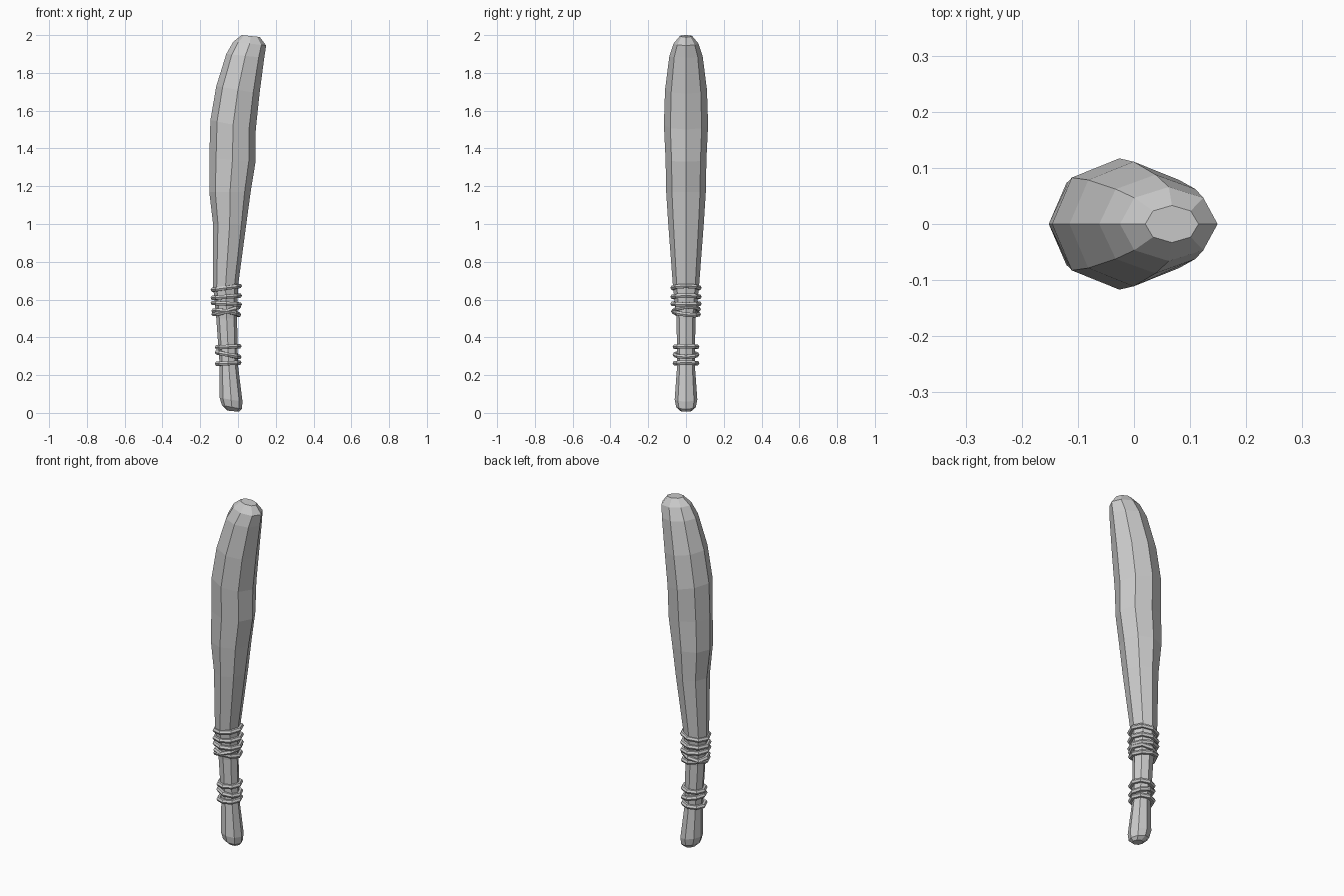
import bpy, bmesh, math

if "Cube" in bpy.data.objects:
    bpy.data.objects.remove(bpy.data.objects["Cube"])

SIDES = 8


def finish(bm, name):
    bmesh.ops.recalc_face_normals(bm, faces=bm.faces)
    mesh = bpy.data.meshes.new(name)
    bm.to_mesh(mesh)
    bm.free()
    obj = bpy.data.objects.new(name, mesh)
    bpy.context.collection.objects.link(obj)
    return obj


def bridge(bm, a, b):
    n = len(a)
    for i in range(n):
        j = (i + 1) % n
        bm.faces.new((a[i], a[j], b[j], b[i]))


# Bent club: (left x, left z, right x, right z, half depth) per section
sections = [
    (-0.055, 0.012, 0.005, 0.006, 0.028),
    (-0.085, 0.040, 0.020, 0.020, 0.052),
    (-0.097, 0.080, 0.024, 0.060, 0.060),
    (-0.097, 0.250, 0.000, 0.250, 0.047),
    (-0.115, 0.500, -0.005, 0.500, 0.050),
    (-0.132, 0.670, 0.000, 0.670, 0.069),
    (-0.132, 1.000, 0.044, 1.000, 0.094),
    (-0.152, 1.170, 0.067, 1.170, 0.105),
    (-0.152, 1.350, 0.093, 1.330, 0.108),
    (-0.146, 1.550, 0.094, 1.500, 0.117),
    (-0.115, 1.730, 0.114, 1.690, 0.111),
    (-0.062, 1.900, 0.139, 1.880, 0.088),
    (-0.025, 1.965, 0.149, 1.945, 0.066),
    (0.020, 2.000, 0.115, 1.990, 0.033),
]
bm = bmesh.new()
rings = []
for lx, lz, rx, rz, hy in sections:
    ring = []
    for i in range(SIDES):
        a = 2 * math.pi * i / SIDES
        t = (1 + math.cos(a)) / 2
        ring.append(bm.verts.new((lx + (rx - lx) * t, hy * math.sin(a),
                                  lz + (rz - lz) * t)))
    rings.append(ring)
for a, b in zip(rings, rings[1:]):
    bridge(bm, a, b)
bm.faces.new(rings[0][::-1])
bm.faces.new(rings[-1])
finish(bm, "club")


# Cord loop wound round the handle, tilted across x and y
def cord(name, cx, z, rx, ry, tilt_x, tilt_y=0.0, r=0.013, sides=6):
    bm = bmesh.new()
    loops = []
    for i in range(SIDES):
        a = 2 * math.pi * i / SIDES
        c, s = math.cos(a), math.sin(a)
        loop = []
        for k in range(sides):
            b = 2 * math.pi * k / sides
            o = r * math.cos(b)
            loop.append(bm.verts.new((cx + (rx + o) * c, (ry + o) * s,
                                      z + tilt_x * c + tilt_y * s + r * math.sin(b))))
        loops.append(loop)
    for i in range(SIDES):
        bridge(bm, loops[i], loops[(i + 1) % SIDES])
    finish(bm, name)


# Upper binding
for i, (z, tx, ty) in enumerate([(0.662, 0.010, 0), (0.615, 0.006, 0),
                                 (0.578, -0.004, 0), (0.543, 0.020, 0.006),
                                 (0.530, -0.010, -0.008)]):
    k = 0.004 * (i > 2)
    cord(f"upper_cord_{i + 1}", -0.062, z, 0.070 - k, 0.070 - k, tx, ty)

# Lower binding
for i, (z, tx) in enumerate([(0.350, 0.003), (0.308, -0.012), (0.263, 0.003)]):
    cord(f"lower_cord_{i + 1}", -0.052, z, 0.058, 0.058, tx)
